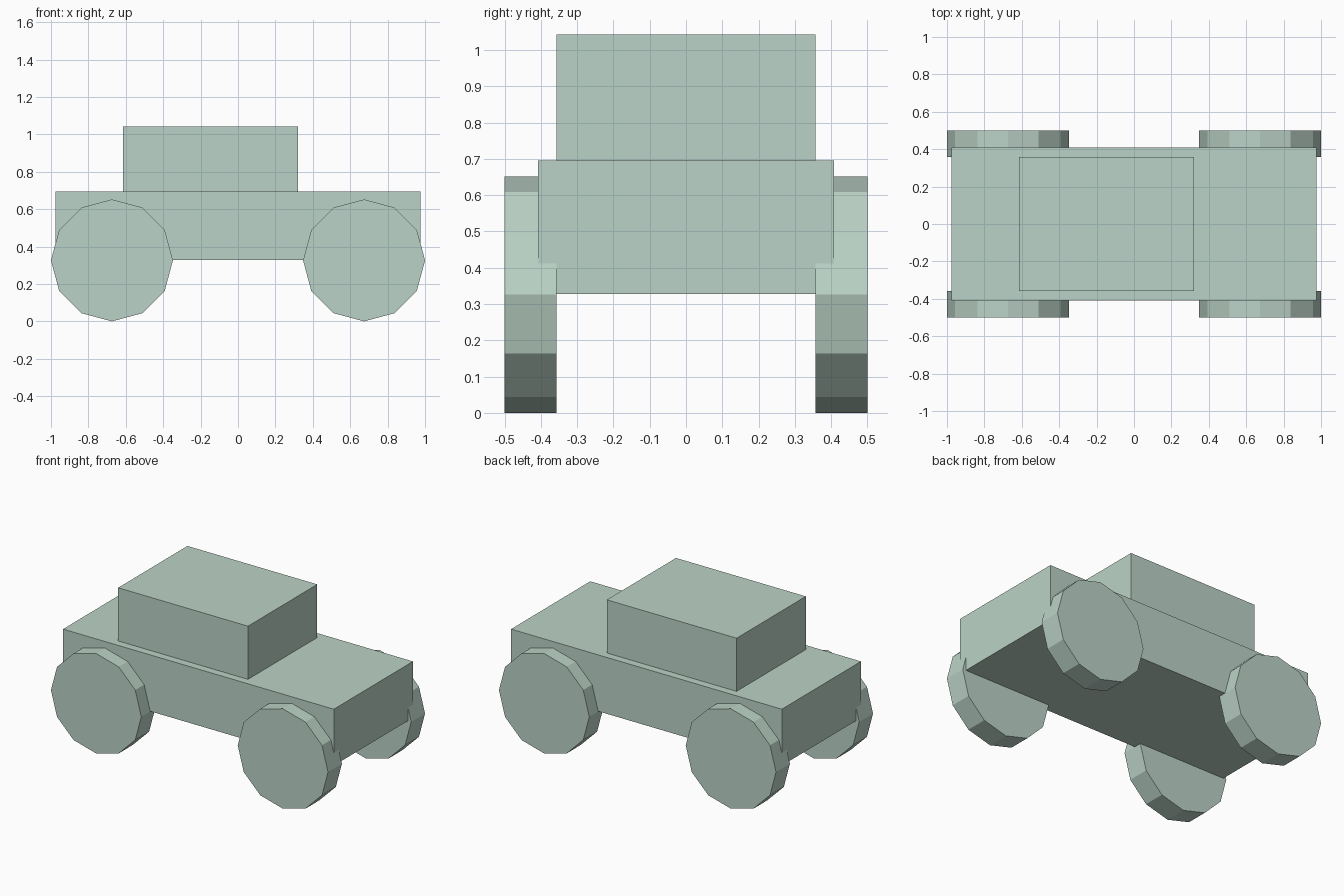
import bpy
import math

if "Cube" in bpy.data.objects:
    bpy.data.objects.remove(bpy.data.objects["Cube"])

paint = bpy.data.materials.new("pale_sage_green")
paint.diffuse_color = (0.50, 0.65, 0.57, 1.0)
paint.use_nodes = True
paint.node_tree.nodes["Principled BSDF"].inputs["Base Color"].default_value = paint.diffuse_color


def finish(name):
    obj = bpy.context.object
    obj.name = name
    obj.data.materials.append(paint)
    bpy.ops.object.transform_apply(location=False, rotation=True, scale=True)
    return obj


def box(name, x0, x1, half_width, z0, z1):
    bpy.ops.mesh.primitive_cube_add(size=1, location=((x0 + x1) / 2, 0, (z0 + z1) / 2))
    bpy.context.object.scale = (x1 - x0, 2 * half_width, z1 - z0)
    return finish(name)


# Chassis block and the cabin resting on it
box("body", -0.977, 0.977, 0.408, 0.327, 0.695)
box("cabin", -0.615, 0.322, 0.357, 0.695, 1.042)

# Four twelve-sided wheels, partly sunk into the body sides
RADIUS, INNER, OUTER = 0.326, 0.357, 0.5
for end, sx in (("rear", -1), ("front", 1)):
    for side, sy in (("right", -1), ("left", 1)):
        bpy.ops.mesh.primitive_cylinder_add(
            vertices=12, radius=RADIUS, depth=OUTER - INNER,
            location=(sx * (1 - RADIUS), sy * (INNER + OUTER) / 2, RADIUS),
            rotation=(math.pi / 2, 0, 0))
        finish(f"{end}_{side}_wheel")
